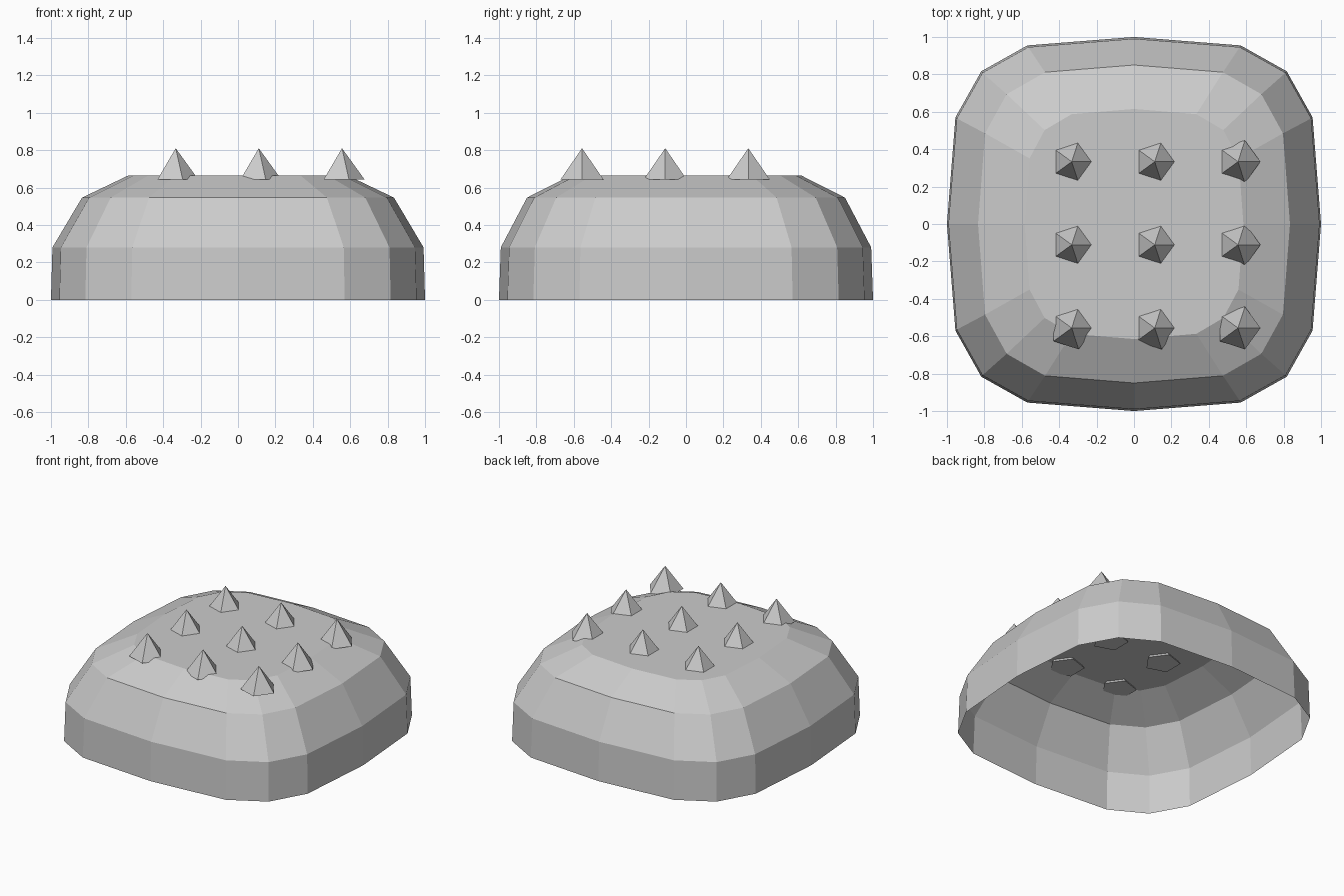
import bpy, bmesh
from math import cos, sin, pi, copysign

if "Cube" in bpy.data.objects:
    bpy.data.objects.remove(bpy.data.objects["Cube"])


def make_object(name, bm):
    mesh = bpy.data.meshes.new(name)
    bm.to_mesh(mesh)
    bm.free()
    obj = bpy.data.objects.new(name, mesh)
    bpy.context.collection.objects.link(obj)
    return obj


def rounded(v, size, power=0.585):
    return copysign(abs(v) ** power, v) * size if abs(v) > 1e-6 else 0.0


# Shell: rounded-square rings with a flat top, open underneath
SIDES = 16
bm = bmesh.new()
rings = []
for rx, ry, z in [(1, 1, 0), (0.992, 0.99, 0.28), (0.834, 0.85, 0.546), (0.585, 0.615, 0.665)]:
    angles = [2 * pi * i / SIDES for i in range(SIDES)]
    rings.append([bm.verts.new((rounded(cos(a), rx), rounded(sin(a), ry), z)) for a in angles])
for low, high in zip(rings, rings[1:]):
    for i in range(SIDES):
        j = (i + 1) % SIDES
        bm.faces.new((low[i], low[j], high[j], high[i]))
bm.faces.new(rings[-1])
make_object("dome_shell", bm)


# Spikes: five-sided cones on a 3 x 3 grid, slightly sunk into the top
def spike(name, x, y, radius=0.12, base=0.644, tip=0.81):
    bm = bmesh.new()
    ring = [bm.verts.new((radius * cos(2 * pi * i / 5), radius * sin(2 * pi * i / 5), base))
            for i in range(5)]
    apex = bm.verts.new((0, 0, tip))
    for i in range(5):
        bm.faces.new((ring[i], ring[(i + 1) % 5], apex))
    bm.faces.new(ring[::-1])
    make_object(name, bm).location = (x, y, 0)


for col, x in enumerate((-0.333, 0.111, 0.556)):
    for row, y in enumerate((-0.556, -0.111, 0.333)):
        spike(f"spike_{col}_{row}", x, y)
